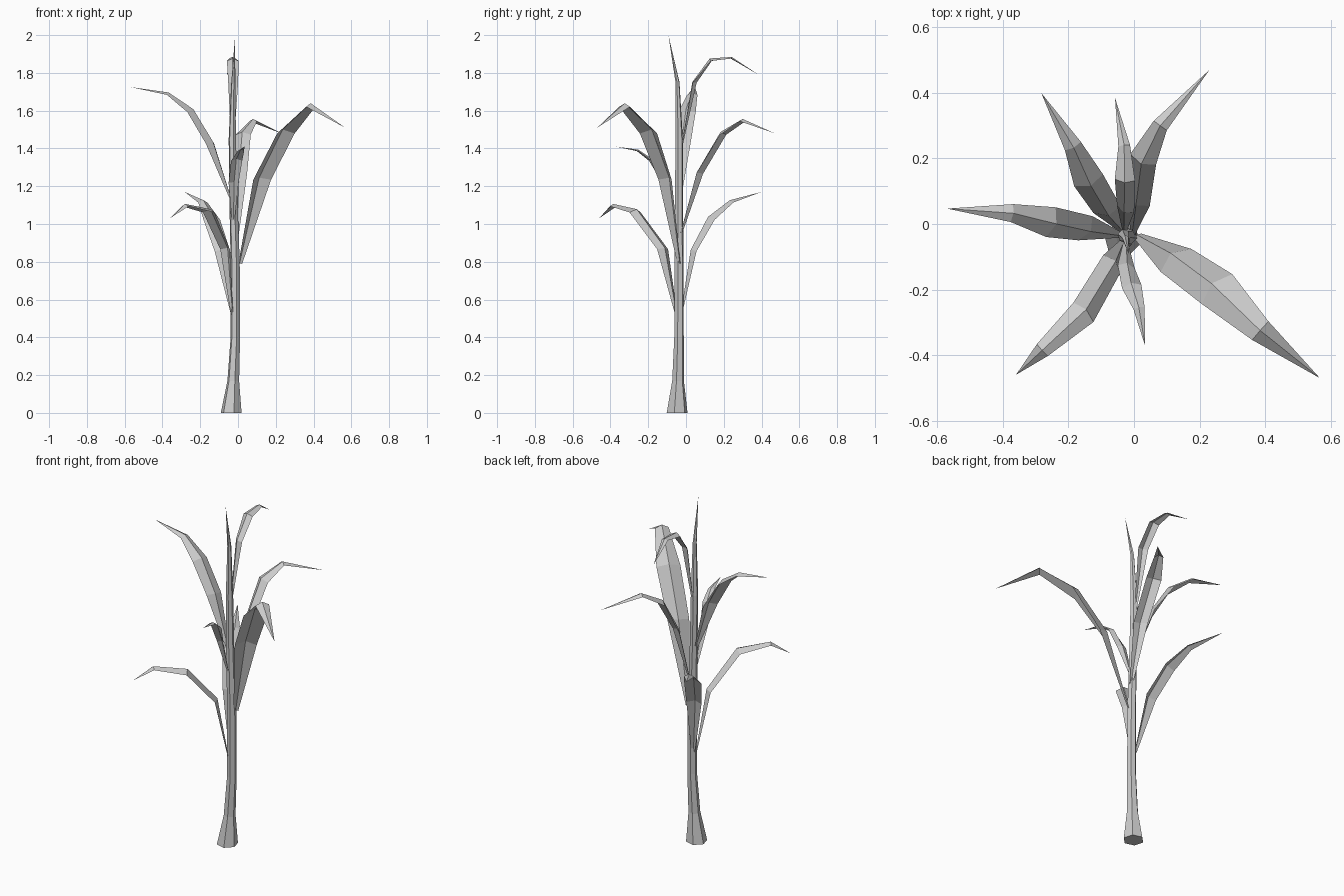
import bpy
import bmesh
import math
from mathutils import Matrix, Vector

cube = bpy.data.objects.get("Cube")
if cube:
    bpy.data.objects.remove(cube, do_unlink=True)

# One flat material for the whole plant
grey = bpy.data.materials.new("plain grey")
grey.use_nodes = True
colour = (0.6, 0.6, 0.6, 1.0)
grey.diffuse_color = colour
grey.node_tree.nodes["Principled BSDF"].inputs["Base Color"].default_value = colour


def finish(bm, name):
    """Turn a bmesh into a flat shaded object."""
    mesh = bpy.data.meshes.new(name)
    bm.to_mesh(mesh)
    bm.free()
    mesh.materials.append(grey)
    obj = bpy.data.objects.new(name, mesh)
    bpy.context.collection.objects.link(obj)
    return obj


def make_stalk(name, rings, tip, sides=6, turn=math.radians(-15)):
    """Loft rings of (x, y, z, radius) and close them in a point."""
    bm = bmesh.new()
    loops = []
    for x, y, z, radius in rings:
        angles = [turn + math.tau * i / sides for i in range(sides)]
        loops.append([bm.verts.new((x + radius * math.cos(a), y + radius * math.sin(a), z))
                      for a in angles])
    bm.faces.new(reversed(loops[0]))
    for low, high in zip(loops, loops[1:]):
        for i in range(sides):
            j = (i + 1) % sides
            bm.faces.new((low[i], low[j], high[j], high[i]))
    top = bm.verts.new(tip)
    for i in range(sides):
        bm.faces.new((loops[-1][i], loops[-1][(i + 1) % sides], top))
    return finish(bm, name)


def make_leaf(name, width, path):
    """Sweep a folded, slightly twisted strip along the path, ending in a point."""
    bm = bmesh.new()
    points = [Vector(p) for p in path]
    taper = (0.2, 0.9, 1.0, 0.58)
    twist = (-20, -20, -5, 0)
    rows = []
    for i, part in enumerate(taper):
        tangent = (points[i + 1] - points[max(i - 1, 0)]).normalized()
        side = tangent.cross(Vector((0, 0, 1))).normalized()
        side = Matrix.Rotation(math.radians(twist[i]), 3, "Z") @ side
        normal = side.cross(tangent).normalized()
        half = width * part / 2
        fold = normal * half * 0.25
        rows.append([bm.verts.new(points[i] + offset)
                     for offset in (-side * half - fold, fold, side * half - fold)])
    for low, high in zip(rows, rows[1:]):
        for i in range(2):
            bm.faces.new((low[i], low[i + 1], high[i + 1], high[i]))
    tip = bm.verts.new(points[-1])
    for i in range(2):
        bm.faces.new((rows[-1][i], rows[-1][i + 1], tip))
    return finish(bm, name)


# Stalk with a flared foot and a leaning spike
make_stalk("stalk", [
    (-0.036, -0.047, 0, 0.057),
    (-0.025, -0.042, 0.17, 0.032),
    (-0.014, -0.037, 0.4, 0.026),
    (-0.015, -0.037, 0.8, 0.025),
    (-0.025, -0.037, 1.15, 0.022),
    (-0.03, -0.036, 1.45, 0.02),
    (-0.025, -0.045, 1.75, 0.011),
], (-0.015, -0.093, 2))

# Leaves, from the lowest up
make_leaf("front_right_leaf", 0.085, [
    (-0.03, -0.05, 0.52), (-0.062, -0.118, 0.87), (-0.15, -0.265, 1.07),
    (-0.28, -0.385, 1.1), (-0.36, -0.46, 1.03)])
make_leaf("back_right_leaf", 0.095, [
    (-0.03, -0.025, 0.53), (-0.08, 0.035, 0.86), (-0.135, 0.125, 1.03),
    (-0.185, 0.235, 1.12), (-0.283, 0.4, 1.17)])
make_leaf("front_left_leaf", 0.13, [
    (0.01, -0.035, 0.79), (0.12, -0.1, 1.24), (0.245, -0.19, 1.49),
    (0.385, -0.325, 1.63), (0.567, -0.47, 1.51)])
make_leaf("back_left_leaf", 0.085, [
    (-0.005, -0.03, 0.94), (0.01, 0.065, 1.27), (0.025, 0.19, 1.48),
    (0.08, 0.3, 1.55), (0.23, 0.47, 1.48)])
make_leaf("front_leaf", 0.06, [
    (-0.025, -0.05, 1.0), (-0.022, -0.125, 1.22), (-0.008, -0.185, 1.34),
    (0.015, -0.255, 1.39), (0.034, -0.372, 1.41)])
make_leaf("right_leaf", 0.095, [
    (-0.04, -0.035, 1.14), (-0.14, -0.018, 1.43), (-0.245, 0.003, 1.6),
    (-0.37, 0.033, 1.69), (-0.57, 0.047, 1.725)])
make_leaf("back_leaf", 0.062, [
    (-0.03, -0.025, 1.4), (-0.028, 0.04, 1.75), (-0.028, 0.13, 1.87),
    (-0.03, 0.24, 1.88), (-0.058, 0.385, 1.79)])
